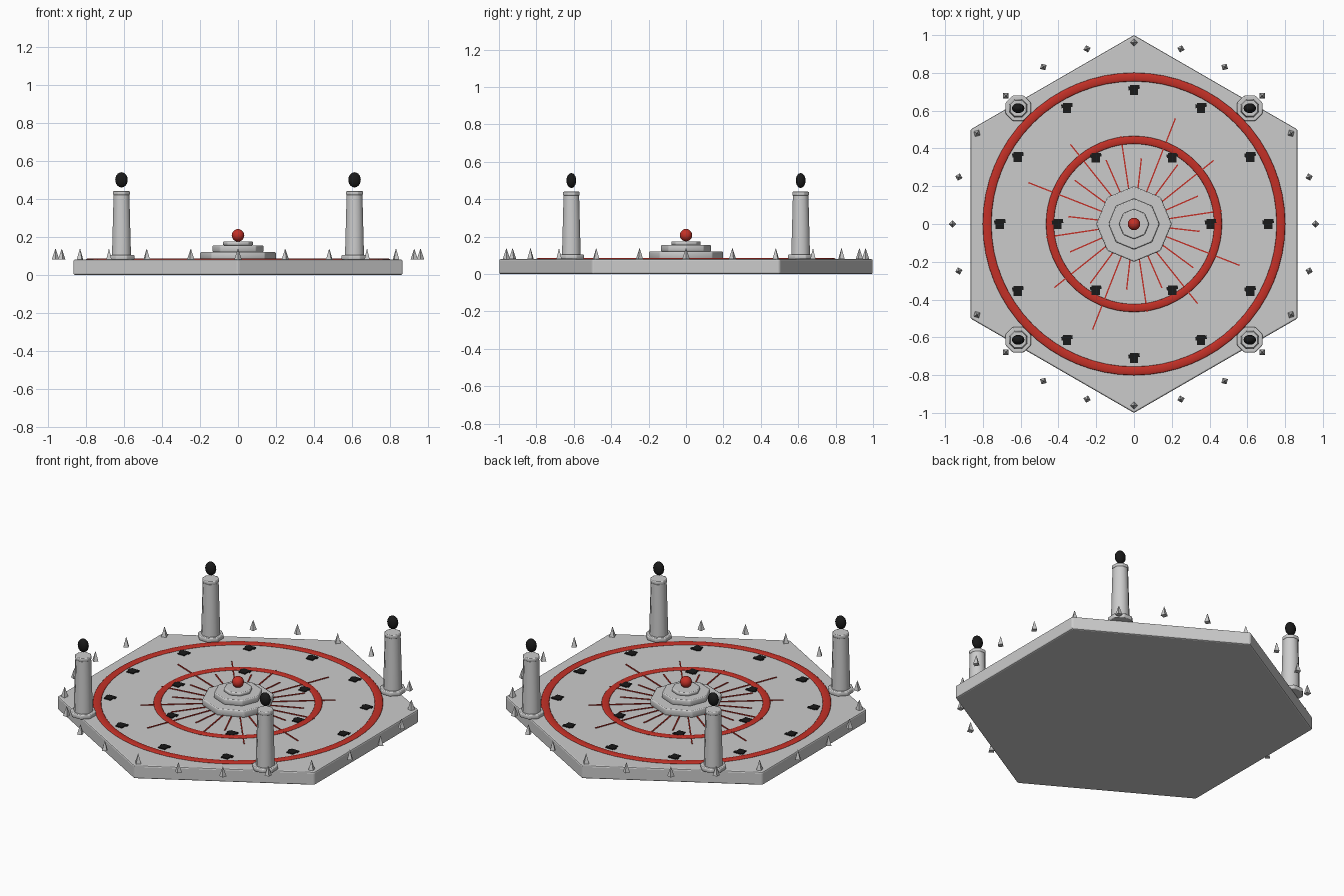
import bpy
from math import pi, sin, cos, radians

if "Cube" in bpy.data.objects:
    bpy.data.objects.remove(bpy.data.objects["Cube"])


def material(name, color):
    m = bpy.data.materials.new(name)
    m.diffuse_color = color
    m.use_nodes = True
    m.node_tree.nodes["Principled BSDF"].inputs["Base Color"].default_value = m.diffuse_color
    return m


RED = material("red", (0.55, 0.03, 0.02, 1))
BLACK = material("black", (0.01, 0.01, 0.01, 1))
TOP = 0.08


def finish(name, mat=None, smooth=None):
    ob = bpy.context.object
    ob.name = name
    if mat:
        ob.data.materials.append(mat)
    if smooth:
        bpy.ops.object.shade_smooth_by_angle(angle=radians(smooth))
    return ob


def frustum(name, x, y, z0, z1, r0, r1, sides, turn=0, smooth=None, bevel=0):
    bpy.ops.mesh.primitive_cone_add(vertices=sides, radius1=r0, radius2=r1, depth=z1 - z0,
                                    location=(x, y, (z0 + z1) / 2), rotation=(0, 0, turn))
    ob = finish(name, None, smooth)
    if bevel:
        b = ob.modifiers.new("soft_edge", 'BEVEL')
        b.width, b.segments = bevel, 2
    return ob


def box(name, loc, size, turn, mat):
    bpy.ops.mesh.primitive_cube_add(size=1, location=loc, rotation=(0, 0, turn))
    bpy.context.object.scale = size
    return finish(name, mat)


def ball(name, loc, size, mat):
    bpy.ops.mesh.primitive_uv_sphere_add(segments=16, ring_count=10, radius=1, location=loc)
    bpy.context.object.scale = size
    return finish(name, mat, 60)


# Hexagonal platform with corners on the y axis
frustum("platform", 0, 0, 0, TOP, 1, 1, 6, bevel=0.008)

# Two flattened red rings inlaid in the floor
for name, major, minor in (("outer_ring", 0.778, 0.023), ("inner_ring", 0.445, 0.021)):
    bpy.ops.mesh.primitive_torus_add(major_segments=64, minor_segments=10, major_radius=major,
                                     minor_radius=minor, location=(0, 0, TOP))
    bpy.context.object.scale.z = 0.3
    finish(name, RED, 60)

# Stepped central altar with red orb
for i, (z0, z1, r) in enumerate(((TOP, 0.12, 0.2), (0.12, 0.155, 0.135), (0.155, 0.175, 0.08))):
    frustum(f"altar_step_{i}", 0, 0, z0, z1, r, r, 8, smooth=50, bevel=0.006)
ball("altar_orb", (0, 0, 0.208), (0.033,) * 3, RED)

# Red cracks radiating from the altar, in four repeating groups
lengths = (0.47, 0.37, 0.54, 0.39, 0.60, 0.35)
for i in range(24):
    a, end = radians(8.6 + 15 * i), lengths[i % 6]
    mid = (0.17 + end) / 2
    box(f"crack_{i}", (mid * cos(a), mid * sin(a), TOP), (end - 0.17, 0.007, 0.008), a, RED)

# Black floor marks: a block with a narrower crossing bar
for ring, count, radius in (("outer", 12, 0.71), ("inner", 6, 0.405)):
    for i in range(count):
        a = 2 * pi * i / count
        x, y = radius * cos(a), radius * sin(a)
        box(f"{ring}_mark_{i}", (x, y, TOP), (0.044, 0.052, 0.012), 0, BLACK)
        box(f"{ring}_mark_bar_{i}", (x, y + 0.012, TOP), (0.06, 0.02, 0.011), 0.15, BLACK)

# Four pillars with black flames
for sx in (-1, 1):
    for sy in (-1, 1):
        x, y = 0.613 * sx, 0.613 * sy
        frustum("pillar_foot", x, y, TOP, 0.105, 0.073, 0.073, 8, pi / 8, 50, 0.005)
        frustum("pillar_shaft", x, y, 0.105, 0.42, 0.054, 0.045, 8, pi / 8, 50)
        frustum("pillar_cap", x, y, 0.42, 0.44, 0.048, 0.048, 8, pi / 8, 50, 0.004)
        ball("pillar_flame", (x, y, 0.5), (0.033, 0.026, 0.04), BLACK)

# Circle of small four-sided spikes
for i in range(24):
    a = 2 * pi * i / 24
    frustum(f"spike_{i}", 0.96 * cos(a), 0.96 * sin(a), TOP, 0.137, 0.02, 0.001, 4, a)
